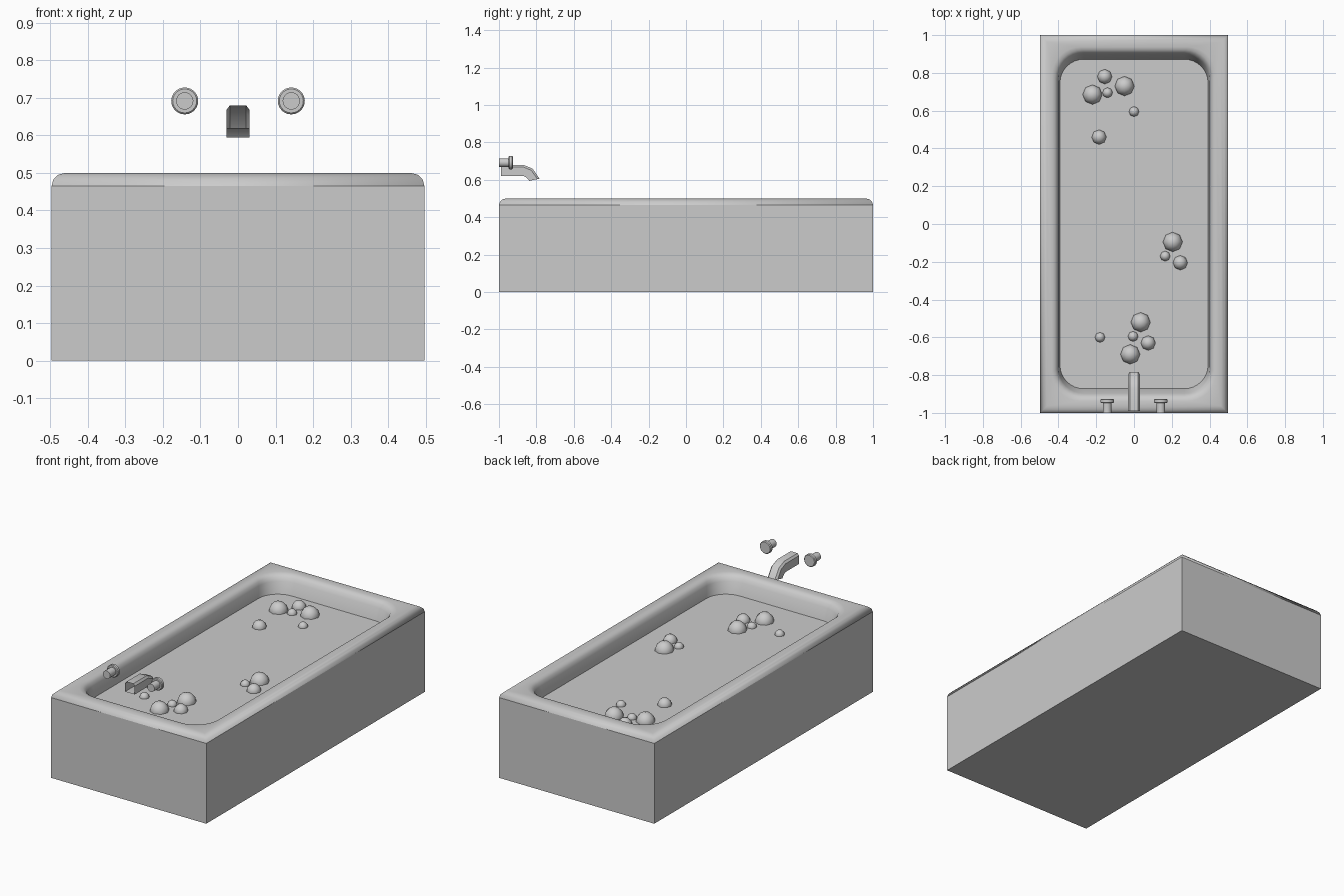
import bpy, bmesh, math

if "Cube" in bpy.data.objects:
    bpy.data.objects.remove(bpy.data.objects["Cube"])


def loft(name, loops, cap_start=True, cap_end=True, flat_bands=(), angle=None):
    """Bridge equal-length closed loops of points into one skin."""
    bm = bmesh.new()
    rings = [[bm.verts.new(p) for p in loop] for loop in loops]
    n = len(rings[0])
    for b, (lo, hi) in enumerate(zip(rings, rings[1:])):
        for i in range(n):
            j = (i + 1) % n
            f = bm.faces.new((lo[i], lo[j], hi[j], hi[i]))
            f.smooth = b not in flat_bands
    if cap_start:
        bm.faces.new(rings[0][::-1])
    if cap_end:
        bm.faces.new(rings[-1])
    bmesh.ops.remove_doubles(bm, verts=bm.verts, dist=1e-5)
    bmesh.ops.recalc_face_normals(bm, faces=bm.faces)
    me = bpy.data.meshes.new(name)
    bm.to_mesh(me)
    bm.free()
    ob = bpy.data.objects.new(name, me)
    bpy.context.collection.objects.link(ob)
    if angle is not None:
        bpy.ops.object.select_all(action='DESELECT')
        ob.select_set(True)
        bpy.context.view_layer.objects.active = ob
        bpy.ops.object.shade_smooth_by_angle(angle=math.radians(angle))
    return ob


def rounded_rect(hx, hy, r, z, steps=8):
    pts = []
    for k, (sx, sy) in enumerate(((1, 1), (-1, 1), (-1, -1), (1, -1))):
        for i in range(steps + 1):
            a = math.pi / 2 * (k + i / steps)
            pts.append((sx * (hx - r) + r * math.cos(a),
                        sy * (hy - r) + r * math.sin(a), z))
    return pts


# Tub: square outer walls, soft rim, rounded basin (half x, half y, corner radius, z)
HX, HY = 0.497, 1.0
tub = [(HX, HY, 0, 0), (HX, HY, 0, 0.465)]
for deg in (30, 60, 90):
    a = math.radians(deg)
    d = 0.036 * (1 - math.cos(a))
    tub.append((HX - d, HY - d, 0, 0.465 + 0.035 * math.sin(a)))
tub += [(0.434, 0.937, 0.15, 0.5), (0.419, 0.921, 0.145, 0.496),
        (0.407, 0.908, 0.14, 0.485), (0.400, 0.897, 0.135, 0.465),
        (0.392, 0.872, 0.125, 0.40), (0.37, 0.81, 0.12, 0.12),
        (0.33, 0.76, 0.11, 0.08)]
loft("bathtub", [rounded_rect(*t) for t in tub], flat_bands=(0,))

# Water surface
WATER = 0.40
me = bpy.data.meshes.new("water")
pts = rounded_rect(0.393, 0.873, 0.125, WATER)
me.from_pydata(pts, [], [list(range(len(pts)))])
bpy.context.collection.objects.link(bpy.data.objects.new("water", me))

# Bubbles floating half submerged: large, medium and small
bubbles = {
    0.052: [(-.05, .73), (-.22, .685), (.205, -.095), (.035, -.52), (-.02, -.69)],
    0.039: [(-.155, .78), (-.185, .46), (.245, -.205), (.075, -.63)],
    0.027: [(-.14, .695), (0, .595), (.165, -.17), (-.005, -.595), (-.18, -.6)],
}
for r, places in bubbles.items():
    for x, y in places:
        bpy.ops.mesh.primitive_uv_sphere_add(segments=8, ring_count=6, radius=r,
                                             location=(x, y, WATER))
        bpy.context.object.name = "bubble"
        bpy.ops.object.shade_smooth()

# Spout: chamfered section swept along (bottom y, z, top y, z), open at the back
section = [(-1, 0), (1, 0), (1, 0.8), (0.7, 1), (-0.7, 1), (-1, 0.8)]
stations = [(-.99, .62, -.99, .68), (-.868, .62, -.868, .68),
            (-.853, .613, -.82, .660), (-.838, .595, -.783, .606)]
loft("spout", [[(0.031 * u, by + (ty - by) * w, bz + (tz - bz) * w) for u, w in section]
               for by, bz, ty, tz in stations], cap_start=False, angle=35)

# Tap knobs: stem and head turned around y (y, radius)
knob = [(-1.0, .023), (-.948, .023), (-.948, .032), (-.944, .036),
        (-.930, .036), (-.926, .032)]
for side, x in (("left", -0.142), ("right", 0.142)):
    loft("knob_" + side, [[(x + r * math.cos(2 * math.pi * i / 24), y,
                            0.692 + r * math.sin(2 * math.pi * i / 24))
                           for i in range(24)] for y, r in knob], angle=35)
